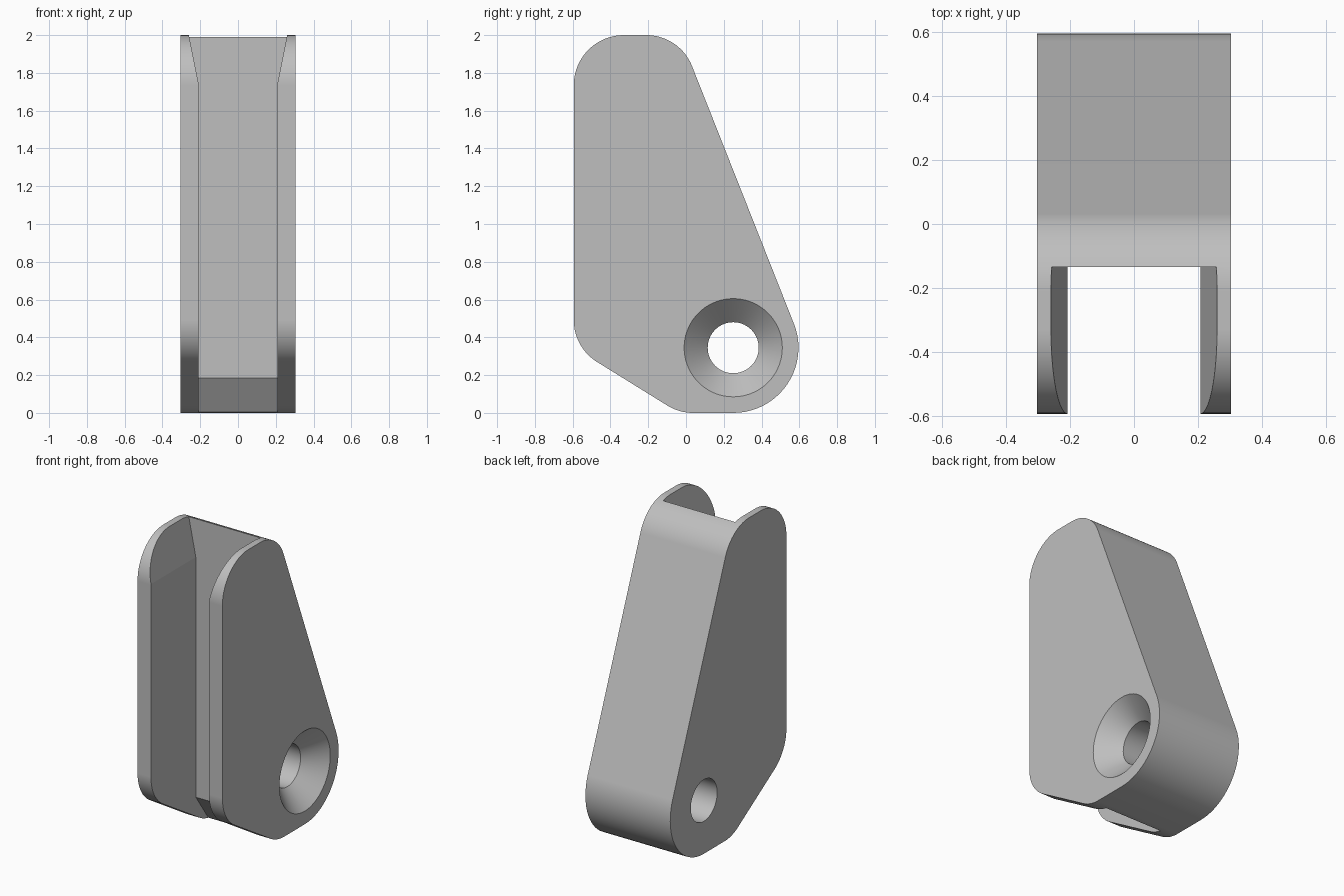
import bpy, bmesh, math
from mathutils import Vector

cube = bpy.data.objects.get("Cube")
if cube:
    bpy.data.objects.remove(cube, do_unlink=True)

HALF_W = 0.304                 # half width of the bracket
SLOT = 0.208                   # half width of the slot
SLOT_BACK = -0.135             # y of the slot's back wall
HOLE_Y, HOLE_Z = 0.25, 0.345   # bolt hole centre


def fillet(corners, steps=20):
    """Round each (y, z, radius) corner of a polygon with a tangent arc."""
    points = []
    for i, (y, z, r) in enumerate(corners):
        p = Vector((y, z))
        a = (Vector(corners[i - 1][:2]) - p).normalized()
        b = (Vector(corners[(i + 1) % len(corners)][:2]) - p).normalized()
        half = a.angle(b) / 2
        centre = p + (a + b).normalized() * r / math.sin(half)
        u = p + a * r / math.tan(half) - centre
        v = p + b * r / math.tan(half) - centre
        sweep = u.angle(v)
        for k in range(steps + 1):
            t = k / steps * sweep
            points.append(centre + (u * math.sin(sweep - t) + v * math.sin(t)) / math.sin(sweep))
    return points


def prism(name, points, direction):
    """Extrude a closed 3D outline along a vector."""
    bm = bmesh.new()
    face = bm.faces.new([bm.verts.new(p) for p in points])
    new = bmesh.ops.extrude_face_region(bm, geom=[face])["geom"]
    verts = [g for g in new if isinstance(g, bmesh.types.BMVert)]
    bmesh.ops.translate(bm, verts=verts, vec=direction)
    bmesh.ops.recalc_face_normals(bm, faces=bm.faces)
    return make_object(name, bm)


def make_object(name, bm):
    mesh = bpy.data.meshes.new(name)
    bm.to_mesh(mesh)
    bm.free()
    obj = bpy.data.objects.new(name, mesh)
    bpy.context.collection.objects.link(obj)
    return obj


def hole_cutter(name, profile, segments=72):
    """Lathe an (x, radius) profile around the hole axis."""
    bm = bmesh.new()
    rings = []
    for x, r in profile:
        angles = [2 * math.pi * i / segments for i in range(segments)]
        rings.append([bm.verts.new((x, HOLE_Y + r * math.cos(a), HOLE_Z + r * math.sin(a)))
                      for a in angles])
    for lo, hi in zip(rings, rings[1:]):
        for i in range(segments):
            j = (i + 1) % segments
            bm.faces.new((lo[i], lo[j], hi[j], hi[i]))
    bm.faces.new(rings[0])
    bm.faces.new(rings[-1])
    bmesh.ops.recalc_face_normals(bm, faces=bm.faces)
    return make_object(name, bm)


# Bracket body: rounded side profile extruded across the width
side = fillet([(-0.594, 2.0, 0.265), (-0.033, 2.0, 0.26), (0.758, 0, 0.345),
               (-0.036, 0, 0.26), (-0.594, 0.346, 0.26)])
body = prism("bracket_body", [(-HALF_W, p.x, p.y) for p in side], (2 * HALF_W, 0, 0))

# Front slot, flaring outward at the top
flare = [(SLOT, -0.1), (SLOT, 1.74), (SLOT + 0.072, 2.1)]
outline = flare + [(-x, z) for x, z in reversed(flare)]
slot = prism("slot_cutter", [(x, -0.8, z) for x, z in outline], (0, 0.8 + SLOT_BACK, 0))

# Sloped relief at the foot of the slot
wedge = [(SLOT_BACK - 0.1, 0.185), (SLOT_BACK, 0.185), (0.031, -0.05), (SLOT_BACK - 0.1, -0.05)]
relief = prism("relief_cutter", [(-SLOT, y, z) for y, z in wedge], (2 * SLOT, 0, 0))

# Countersunk bolt hole, wide on the left side
bolt = hole_cutter("hole_cutter", [(-0.5, 0.135), (HALF_W - 0.125, 0.135),
                                   (HALF_W, 0.26), (HALF_W + 0.05, 0.31)])

# Cut the body
bpy.ops.object.select_all(action="DESELECT")
bpy.context.view_layer.objects.active = body
body.select_set(True)
for cutter in (slot, relief, bolt):
    cutter.hide_render = True
    mod = body.modifiers.new(cutter.name, "BOOLEAN")
    mod.operation = "DIFFERENCE"
    mod.solver = "EXACT"
    mod.object = cutter
    bpy.ops.object.modifier_apply(modifier=mod.name)
    bpy.data.objects.remove(cutter, do_unlink=True)

# Smooth the rounds, keep creases sharp and flats flat
bpy.ops.object.shade_smooth_by_angle(angle=math.radians(8))
weighted = body.modifiers.new("flat_faces", "WEIGHTED_NORMAL")
weighted.keep_sharp = True

# Plain grey material
grey = bpy.data.materials.new("plain_grey")
grey.use_nodes = True
grey.diffuse_color = (0.52, 0.52, 0.52, 1)
grey.node_tree.nodes["Principled BSDF"].inputs["Base Color"].default_value = grey.diffuse_color
body.data.materials.clear()
body.data.materials.append(grey)
